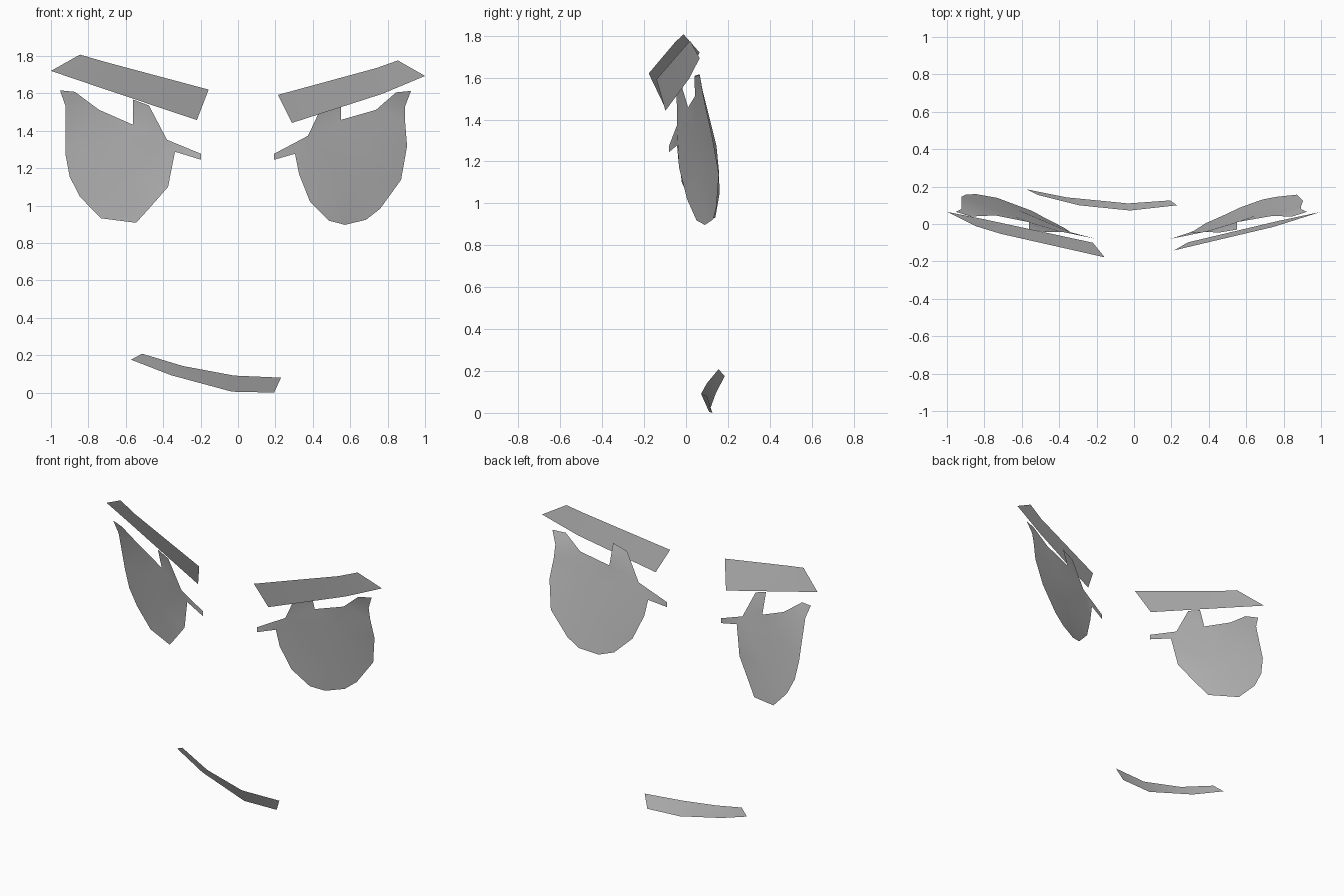
import bpy
import math
from mathutils import Vector
from mathutils.geometry import delaunay_2d_cdt

default_cube = bpy.data.objects.get("Cube")
if default_cube:
    bpy.data.objects.remove(default_cube, do_unlink=True)

# One plain colour for every sheet
grey = bpy.data.materials.new("plain_grey")
grey.use_nodes = True
tone = (.5, .5, .5, 1)
grey.diffuse_color = tone
shader = next(n for n in grey.node_tree.nodes if n.type == "BSDF_PRINCIPLED")
shader.inputs["Base Color"].default_value = tone


def add_sheet(name, points, faces):
    """Make a thin open surface with soft shading across gentle folds."""
    mesh = bpy.data.meshes.new(name)
    mesh.from_pydata(points, [], faces)
    mesh.materials.append(grey)
    mesh.update()
    sheet = bpy.data.objects.new(name, mesh)
    bpy.context.collection.objects.link(sheet)
    bpy.ops.object.select_all(action="DESELECT")
    sheet.select_set(True)
    bpy.context.view_layer.objects.active = sheet
    bpy.ops.object.shade_smooth_by_angle(angle=math.radians(30))
    return sheet


def add_ribbon(name, upper, lower):
    """Bridge an upper and a lower edge, both running from -x to +x."""
    count = len(upper)
    faces = [(i, count + i, count + i + 1, i + 1) for i in range(count - 1)]
    return add_sheet(name, upper + lower, faces)


def add_cut_sheet(name, outline, inner):
    """Fill an outline, as seen from the front, through a few inner points."""
    points = outline + inner
    count = len(outline)
    flat = [Vector((x, z)) for x, y, z in points]
    rim = [(i, (i + 1) % count) for i in range(count)]
    filled = delaunay_2d_cdt(flat, rim, [], 1, 1e-5)
    corners, faces, sources = filled[0], filled[2], filled[3]
    solid = [(c.x, points[s[0]][1], c.y) for c, s in zip(corners, sources)]
    return add_sheet(name, solid, faces)


# Eyes: rounded shields with an outer corner, an upper spike and an inner point
left_outline = [
    (.925, .065, 1.613), (.845, .04, 1.605), (.738, .043, 1.512),
    (.55, .01, 1.458), (.55, -.03, 1.59), (.46, -.045, 1.555),
    (.374, -.043, 1.373), (.193, -.08, 1.277), (.193, -.08, 1.245),
    (.305, -.043, 1.277), (.326, -.033, 1.17), (.385, .005, 1.02),
    (.487, .05, .919), (.572, .09, .897), (.684, .13, .924),
    (.76, .145, .983), (.872, .157, 1.138), (.904, .125, 1.319),
    (.893, .095, 1.453), (.893, .08, 1.53),
]
right_outline = [
    (-.952, .065, 1.616), (-.872, .04, 1.608), (-.743, .046, 1.512),
    (-.561, .01, 1.432), (-.561, -.03, 1.567), (-.476, -.043, 1.535),
    (-.38, -.043, 1.352), (-.198, -.08, 1.277), (-.198, -.08, 1.245),
    (-.337, -.045, 1.288), (-.374, -.02, 1.1), (-.481, .035, .978),
    (-.545, .07, .908), (-.733, .14, .932), (-.845, .16, 1.047),
    (-.9, .157, 1.154), (-.923, .145, 1.277), (-.923, .08, 1.535),
]
inner_points = [(.62, .075, 1.13), (.65, .045, 1.35)]
add_cut_sheet("left_eye", left_outline, inner_points)
add_cut_sheet("right_eye", right_outline, [(-x, y, z) for x, y, z in inner_points])

# Brows: slanted strips with a pointed outer end
add_ribbon(
    "left_brow",
    [(.214, -.141, 1.592), (.743, -.016, 1.736), (.855, .02, 1.776)],
    [(.289, -.098, 1.442), (.77, .016, 1.597), (1, .065, 1.693)],
)
add_ribbon(
    "right_brow",
    [(-.845, -.012, 1.807), (-.71, -.053, 1.768), (-.157, -.178, 1.62)],
    [(-1, .065, 1.72), (-.8, .025, 1.652), (-.22, -.1, 1.457)],
)

# Mouth: a curved strip that rises to one side
add_ribbon(
    "mouth",
    [(-.513, .155, .208), (-.294, .1, .142), (-.021, .072, .091), (.23, .1, .08)],
    [(-.572, .185, .176), (-.358, .142, .093), (-.032, .11, .005), (.193, .126, 0)],
)
